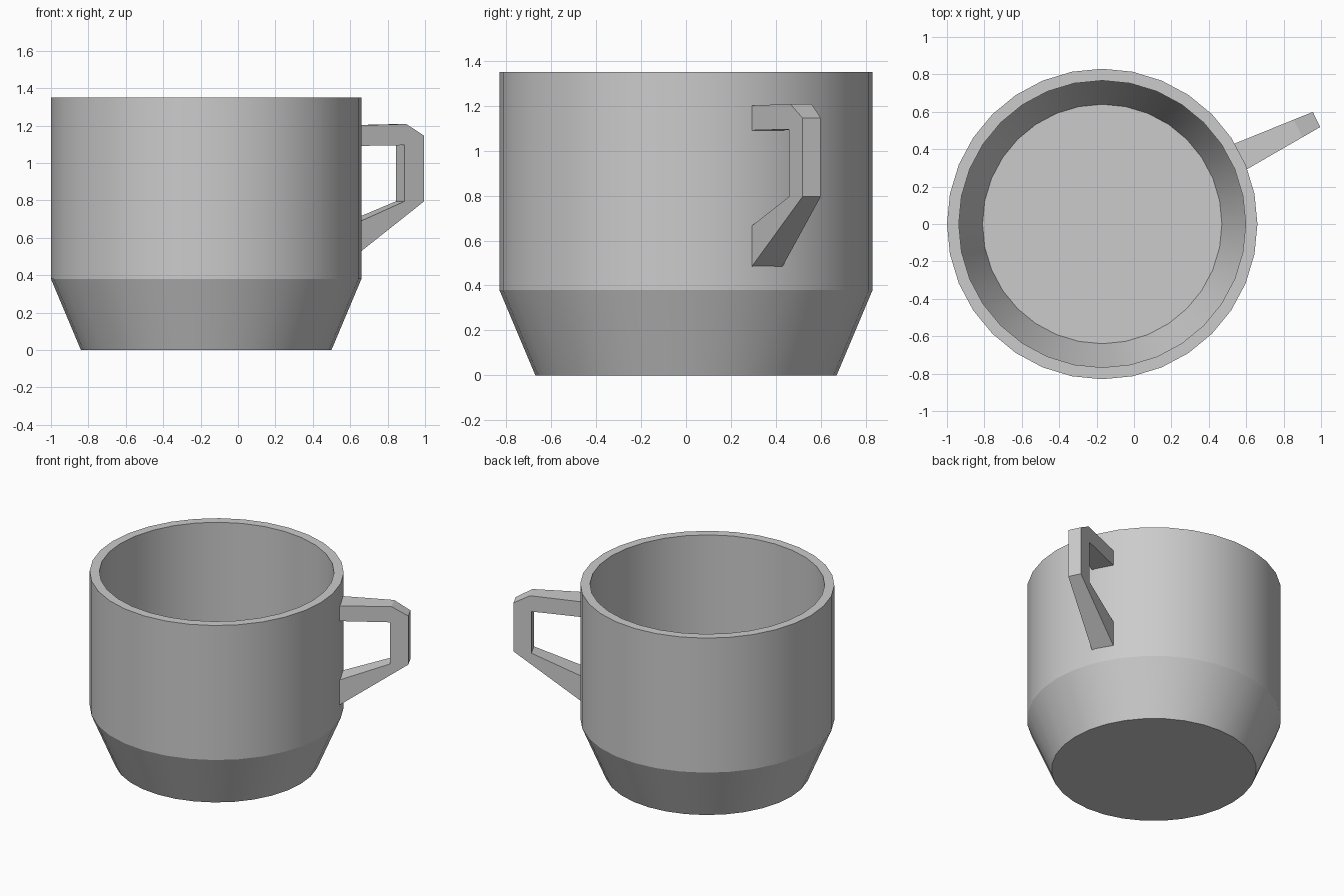
import bpy, bmesh
from math import cos, sin, pi, radians

if "Cube" in bpy.data.objects:
    bpy.data.objects.remove(bpy.data.objects["Cube"])

CX = -0.17               # mug axis, offset so that mug + handle are centred
ANGLE = radians(26)      # handle direction
SIDES = 32


def make_object(name, bm, smooth_angle=None):
    bmesh.ops.recalc_face_normals(bm, faces=bm.faces)
    mesh = bpy.data.meshes.new(name)
    bm.to_mesh(mesh)
    bm.free()
    obj = bpy.data.objects.new(name, mesh)
    bpy.context.collection.objects.link(obj)
    if smooth_angle:
        bpy.ops.object.select_all(action='DESELECT')
        bpy.context.view_layer.objects.active = obj
        obj.select_set(True)
        bpy.ops.object.shade_smooth_by_angle(angle=smooth_angle)
    return obj


# Cup body: lathed outer wall, rim, inner wall, closed by two discs
profile = [(0.67, 0), (0.83, 0.38), (0.83, 1.35),
           (0.767, 1.35), (0.767, 0.39), (0.64, 0.07)]
bm = bmesh.new()
rings = [[bm.verts.new((CX + r * cos(2 * pi * i / SIDES),
                        r * sin(2 * pi * i / SIDES), z))
          for i in range(SIDES)] for r, z in profile]
for a, b in zip(rings, rings[1:]):
    for i in range(SIDES):
        j = (i + 1) % SIDES
        bm.faces.new((a[i], a[j], b[j], b[i]))
bm.faces.new(rings[0])
bm.faces.new(rings[-1])
make_object("cup_body", bm, radians(20))

# Handle: (radius, height) outline given thickness that tapers outwards
outline = [(0.81, 1.2), (1.165, 1.208), (1.275, 1.145), (1.275, 0.795),
           (0.81, 0.475), (0.81, 0.66), (1.155, 0.795), (1.155, 1.095),
           (0.81, 1.09)]


def handle_point(r, z, side):
    half = 0.077 - (r - 0.81) / 0.465 * 0.032
    v = side * half
    return (CX + r * cos(ANGLE) - v * sin(ANGLE),
            r * sin(ANGLE) + v * cos(ANGLE), z)


bm = bmesh.new()
left, right = [[bm.verts.new(handle_point(r, z, s)) for r, z in outline]
               for s in (1, -1)]
n = len(outline)
for i in range(n):
    j = (i + 1) % n
    bm.faces.new((left[i], left[j], right[j], right[i]))
bm.faces.new(left)
bm.faces.new(right)
make_object("handle", bm)
